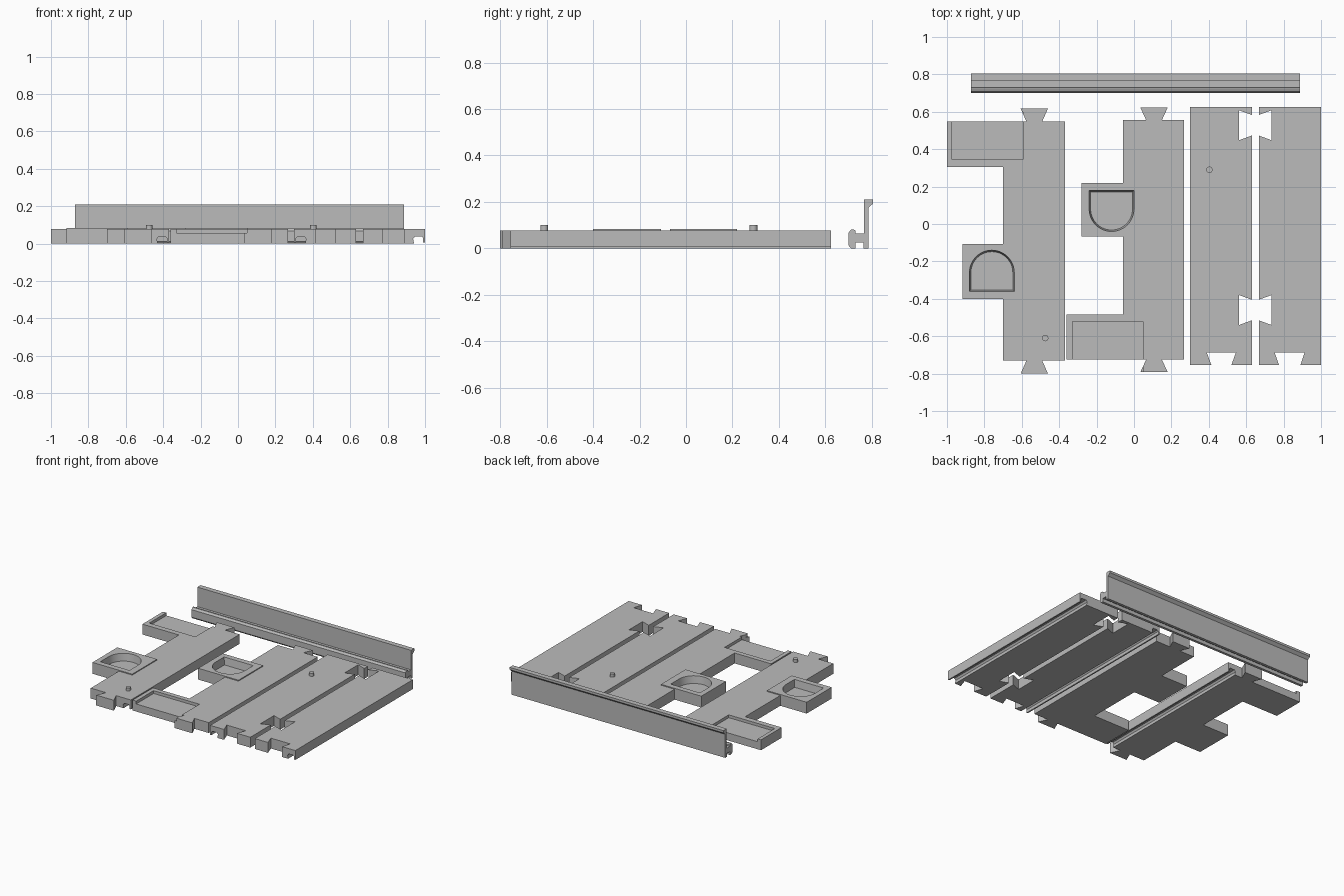
import bpy, bmesh, math
from mathutils import Vector

if "Cube" in bpy.data.objects:
    bpy.data.objects.remove(bpy.data.objects["Cube"])

GREY = bpy.data.materials.new("plain_grey")
GREY.diffuse_color = (0.5, 0.5, 0.5, 1)
GREY.use_nodes = True
GREY.node_tree.nodes["Principled BSDF"].inputs["Base Color"].default_value = GREY.diffuse_color
T = 0.077  # panel thickness


def loft(name, low, high):
    """Closed solid between two matching loops of 3D points."""
    bm = bmesh.new()
    a = [bm.verts.new(p) for p in low]
    b = [bm.verts.new(p) for p in high]
    n = len(a)
    bm.faces.new(a)
    bm.faces.new(b)
    for i in range(n):
        j = (i + 1) % n
        bm.faces.new((a[i], a[j], b[j], b[i]))
    bmesh.ops.recalc_face_normals(bm, faces=bm.faces)
    me = bpy.data.meshes.new(name)
    bm.to_mesh(me)
    bm.free()
    me.materials.append(GREY)
    ob = bpy.data.objects.new(name, me)
    bpy.context.collection.objects.link(ob)
    return ob


def prism_z(name, pts, z0=0.0, z1=T):
    return loft(name, [(x, y, z0) for x, y in pts], [(x, y, z1) for x, y in pts])


def box(name, x0, x1, y0, y1, z0, z1):
    return prism_z(name, [(x0, y0), (x1, y0), (x1, y1), (x0, y1)], z0, z1)


def combine(target, tool, op):
    """Apply a boolean and remove the tool."""
    mod = target.modifiers.new("combine", 'BOOLEAN')
    mod.operation, mod.object, mod.solver = op, tool, 'EXACT'
    bpy.context.view_layer.objects.active = target
    bpy.ops.object.modifier_apply(modifier=mod.name)
    bpy.data.objects.remove(tool, do_unlink=True)


def dovetail(c, base, across, half_base, half_end, depth, outward):
    """Four outline points of a flared tab or notch, walked along 'across'."""
    c, across, out = Vector(c), Vector(across), Vector(outward)
    return [tuple(c - across * half_base), tuple(c - across * half_end + out * depth),
            tuple(c + across * half_end + out * depth), tuple(c + across * half_base)]


def cup_loop(cx, cy, r, flat, sign, z):
    """Half-round outline with a straight-sided flat end; sign = round direction."""
    pts = [(cx + r * math.cos(math.pi * i / 24), cy + sign * r * math.sin(math.pi * i / 24), z)
           for i in range(25)]
    return pts + [(cx - r, cy - sign * flat, z), (cx + r, cy - sign * flat, z)]


def edge_groove(panel, edge, side):
    """Hooked channel under a long edge of a panel."""
    prof = [(-.02, -.02), (.06, -.02), (.06, .008), (.064, .025), (.055, .038),
            (.018, .038), (.01, .03), (.01, .007), (-.02, .007)]
    cutter = loft("groove_cutter", [(edge - side * u, -1, z) for u, z in prof],
                  [(edge - side * u, 1, z) for u, z in prof])
    combine(panel, cutter, 'DIFFERENCE')


def holder(panel, x0, x1, y0, y1, cx, cy, sign):
    """Raised square block with a half-round pocket."""
    combine(panel, box("holder", x0, x1, y0, y1, 0, 0.084), 'UNION')
    cutter = loft("pocket_cutter", cup_loop(cx, cy, .112, .092, sign, .03),
                  cup_loop(cx, cy, .12, .1, sign, .0845))
    combine(panel, cutter, 'DIFFERENCE')


def peg(name, x, y):
    bpy.ops.mesh.primitive_cylinder_add(vertices=24, radius=.017, depth=.05, location=(x, y, .075))
    ob = bpy.context.object
    ob.name = name
    ob.data.materials.append(GREY)
    bpy.ops.object.shade_smooth_by_angle()


X, Y = (1, 0), (0, 1)
NX, NY = (-1, 0), (0, -1)

# Left panel: end tabs, tray arm at the back, holder at the side
left = prism_z("left_panel",
               [(-.70, -.73)] + dovetail((-.533, -.73), 0, X, .042, .073, .07, NY)
               + [(-.37, -.73), (-.37, .547)]
               + dovetail((-.533, .547), 0, NX, .042, .073, .07, Y)
               + [(-1, .547), (-1, .305), (-.70, .305)])
combine(left, box("tray_cutter", -.972, -.593, .345, .6, .056, .2), 'DIFFERENCE')
holder(left, -.917, -.59, -.40, -.108, -.76, -.26, 1)
edge_groove(left, -.37, 1)

# Middle panel: end tabs, tray arm at the front, holder at the side
middle = prism_z("middle_panel",
                 [(-.36, -.725)] + dovetail((.107, -.725), 0, X, .042, .073, .067, NY)
                 + [(.267, -.725), (.267, .555)]
                 + dovetail((.107, .555), 0, NX, .042, .073, .067, Y)
                 + [(-.06, .555), (-.06, -.485), (-.36, -.485)])
combine(middle, box("tray_cutter", -.33, .047, -.8, -.52, .056, .2), 'DIFFERENCE')
holder(middle, -.28, .052, -.068, .22, -.12, .08, -1)

# Two notched panels whose side notches face each other
slot = dict(half_base=.055, half_end=.08, depth=.068)
right = prism_z("right_panel",
                [(.30, -.755)] + dovetail((.467, -.755), 0, X, .053, .078, .068, Y)
                + [(.63, -.755)] + dovetail((.63, -.46), 0, Y, outward=NX, **slot)
                + dovetail((.63, .528), 0, Y, outward=NX, **slot)
                + [(.63, .625), (.30, .625)])
edge_groove(right, .30, -1)
outer = prism_z("outer_panel",
                [(.667, -.755)] + dovetail((.832, -.755), 0, X, .057, .08, .068, Y)
                + [(1, -.755), (1, .625), (.667, .625)]
                + dovetail((.667, .528), 0, NY, outward=X, **slot)
                + dovetail((.667, -.46), 0, NY, outward=X, **slot))
edge_groove(outer, 1, 1)

# Small locating pegs
peg("left_peg", -.475, -.61)
peg("right_peg", .403, .29)

# Rail: tall plate with a top lip and a hooked foot
rail = [(.765, 0), (.785, 0), (.785, .175), (.805, .193), (.805, .21), (.767, .21),
        (.767, .065), (.73, .065), (.73, .075), (.722, .082), (.711, .082), (.70, .068),
        (.70, .012), (.711, 0), (.73, 0), (.73, .025), (.765, .025)]
loft("rail", [(-.872, y, z) for y, z in rail], [(.887, y, z) for y, z in rail])

# Smooth only the round pocket walls
for ob in (left, middle):
    bpy.ops.object.select_all(action='DESELECT')
    ob.select_set(True)
    bpy.context.view_layer.objects.active = ob
    bpy.ops.object.shade_smooth_by_angle(angle=math.radians(20))
